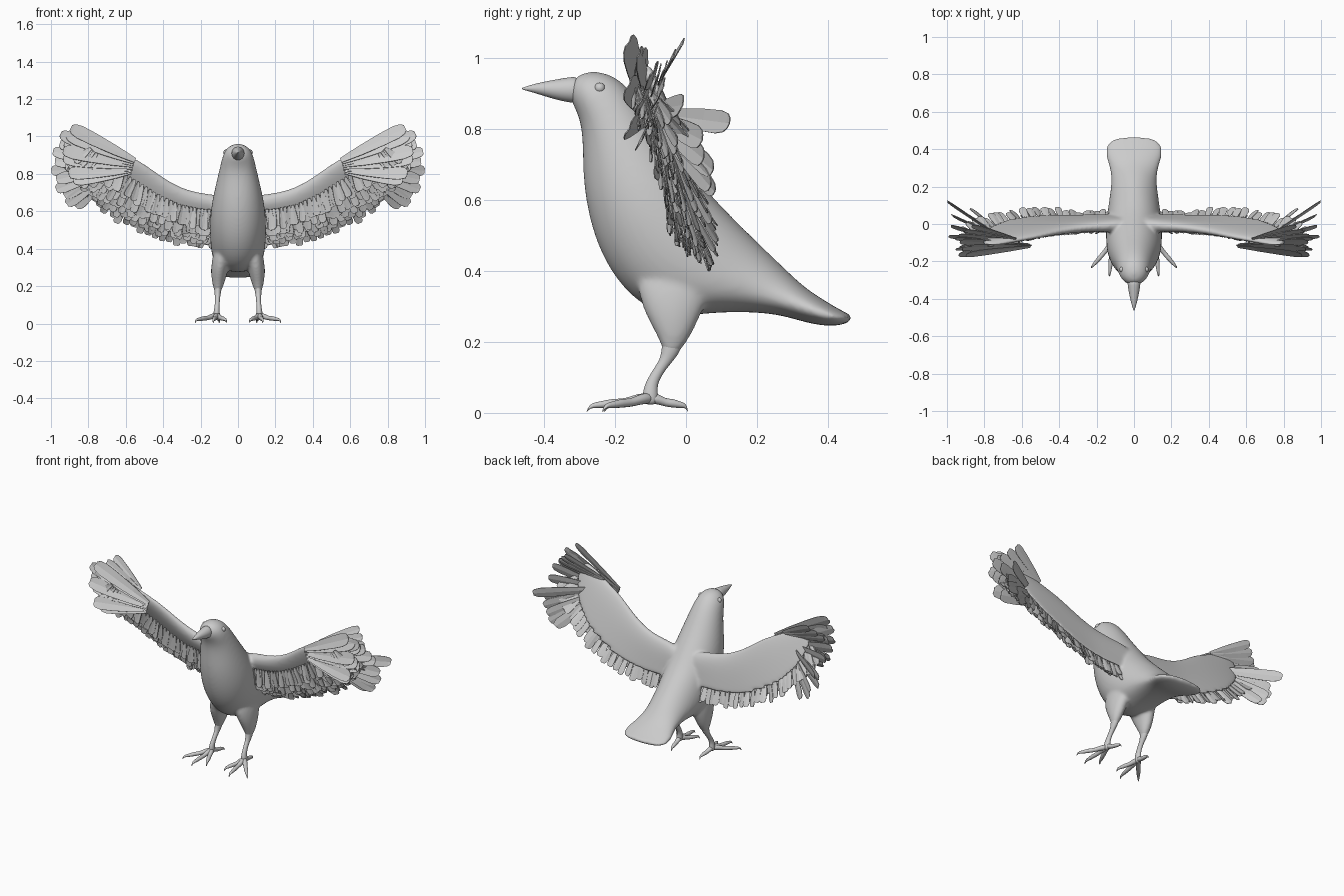
import bpy, bmesh, random
from math import sin, cos, pi, radians
from mathutils import Vector

random.seed(4)
cube = bpy.data.objects.get("Cube")
if cube:
    bpy.data.objects.remove(cube, do_unlink=True)

grey = bpy.data.materials.new("plain_grey")
grey.use_nodes = True
grey.diffuse_color = (0.6, 0.6, 0.6, 1)
grey.node_tree.nodes["Principled BSDF"].inputs["Base Color"].default_value = (0.6, 0.6, 0.6, 1)


def finish(name, bm, mirror=False, subsurf=0, smooth=True):
    """Turn a bmesh into an object, with optional mirroring and subdivision."""
    mesh = bpy.data.meshes.new(name)
    bm.to_mesh(mesh)
    bm.free()
    mesh.materials.append(grey)
    for p in mesh.polygons:
        p.use_smooth = smooth
    ob = bpy.data.objects.new(name, mesh)
    bpy.context.collection.objects.link(ob)
    if mirror:
        ob.modifiers.new("Mirror", 'MIRROR').use_mirror_merge = False
    if subsurf:
        m = ob.modifiers.new("Subdivision", 'SUBSURF')
        m.levels = m.render_levels = subsurf
    return ob


def loft(bm, rings):
    """Skin a list of closed rings and cap both ends."""
    loops = [[bm.verts.new(p) for p in ring] for ring in rings]
    faces = []
    for a, b in zip(loops, loops[1:]):
        n = len(a)
        for j in range(n):
            faces.append(bm.faces.new((a[j], a[(j + 1) % n], b[(j + 1) % n], b[j])))
    faces += [bm.faces.new(loops[0]), bm.faces.new(loops[-1])]
    bmesh.ops.recalc_face_normals(bm, faces=faces)


def loft_pair(bm, rings):
    """Loft the left part and its mirrored twin."""
    loft(bm, rings)
    loft(bm, [[Vector((-p.x, p.y, p.z)) for p in ring] for ring in rings])


def ellipse(c, a, b, n=16):
    return [c + a * cos(2 * pi * j / n) + b * sin(2 * pi * j / n) for j in range(n)]


def slices(rows):
    """Rings from (lower y, lower z, upper y, upper z, half width)."""
    rings = []
    for y0, z0, y1, z1, w in rows:
        lo, hi = Vector((0, y0, z0)), Vector((0, y1, z1))
        rings.append(ellipse((lo + hi) / 2, Vector((w, 0, 0)), (hi - lo) / 2))
    return rings


def columns(rows):
    """Level rings from (x, y, z, half size in x, half size in y)."""
    return [ellipse(Vector((x, y, z)), Vector((rx, 0, 0)), Vector((0, ry, 0)), 12)
            for x, y, z, rx, ry in rows]


# Wing outline in x, z: leading edge and trailing edge
LEAD = [(.02, .665), (.13, .692), (.22, .703), (.31, .73), (.41, .79), (.5, .86),
        (.6, .91), (.7, .958), (.77, .985), (.785, .985)]
TRAIL = [(.02, .48), (.12, .48), (.21, .483), (.33, .497), (.46, .53), (.59, .59),
         (.7, .67), (.785, .77), (.82, .88), (.82, .92)]
FRONT = Vector((0, -.95, -.31))


def on_wing(x, z):
    """Point on the slanted wing surface, which leans more towards the tip."""
    return Vector((x, -.1 + (.95 - z) * (.33 + .3 * max(0, x - .35)), z))


def along(points, t):
    f = min(t, .9999) * (len(points) - 1)
    i = int(f)
    return on_wing(*Vector(points[i]).lerp(Vector(points[i + 1]), f - i))


# Body: head, neck, breast and tail
bm = bmesh.new()
loft(bm, slices([
    (-.325, .88, -.325, .935, .03), (-.314, .86, -.295, .959, .058),
    (-.299, .823, -.25, .966, .08), (-.293, .78, -.19, .948, .09),
    (-.292, .72, -.13, .883, .105), (-.291, .64, -.06, .782, .128),
    (-.275, .54, .02, .682, .149), (-.238, .43, .08, .607, .154),
    (-.163, .323, .15, .537, .152), (-.06, .264, .21, .477, .142),
    (.06, .28, .26, .428, .13), (.16, .284, .3, .388, .122),
    (.26, .278, .34, .35, .13), (.34, .252, .39, .318, .157),
    (.4, .243, .425, .296, .155), (.44, .247, .45, .283, .135), (.465, .257, .468, .275, .075)]))

# Thighs, merged into the body
loft_pair(bm, columns([
    (.075, -.03, .42, .05, .12), (.094, -.036, .32, .052, .102), (.103, -.035, .25, .042, .068),
    (.107, -.034, .2, .03, .04), (.108, -.046, .155, .012, .017)]))

# Wing arms with their smooth back panels, merged into the body
rings = []
for i, (l, t) in enumerate(zip(LEAD, TRAIL)):
    lead, trail = on_wing(*l), on_wing(*t)
    thick = .08 - .062 * (i / 9) ** .6
    ring = []
    for j in range(20):
        a = 2 * pi * j / 20
        u, s = (1 - cos(a)) / 2, sin(a)
        off = s * (.008 + thick * (1 - u) ** 1.3 * (1 if s > 0 else .5))
        ring.append(lead.lerp(trail, u) + FRONT * off)
    rings.append(ring)
loft_pair(bm, rings)
body = finish("body_and_wings", bm, subsurf=2)
fuse = body.modifiers.new("Fuse", 'REMESH')
fuse.mode, fuse.voxel_size, fuse.use_smooth_shade = 'VOXEL', .008, True
soften = body.modifiers.new("Soften", 'SMOOTH')
soften.factor, soften.iterations = .5, 14

# Beak
bm = bmesh.new()
loft(bm, slices([
    (-.29, .872, -.3, .948, .034), (-.325, .872, -.325, .947, .036),
    (-.375, .884, -.375, .938, .026), (-.42, .899, -.42, .929, .016),
    (-.455, .909, -.455, .918, .005), (-.463, .912, -.463, .915, .002)]))
finish("beak", bm, subsurf=2)

# Eyes
bm = bmesh.new()
bmesh.ops.create_uvsphere(bm, u_segments=20, v_segments=12, radius=.015)
bmesh.ops.translate(bm, verts=bm.verts, vec=(.064, -.243, .915))
finish("eyes", bm, mirror=True)

# Shanks
bm = bmesh.new()
loft(bm, columns([
    (.107, -.034, .23, .022, .032), (.108, -.04, .18, .021, .029), (.109, -.053, .15, .015, .021),
    (.11, -.077, .12, .013, .018), (.113, -.101, .078, .014, .018),
    (.115, -.1, .045, .02, .024), (.115, -.1, .022, .014, .018)]))
finish("shanks", bm, mirror=True, subsurf=2)

# Toes with down-curved claws
bm = bmesh.new()
root = Vector((.115, -.1, 0))
for tip in [(.23, -.235), (.132, -.28), (.062, -.23), (.1, .006)]:
    span = Vector((*tip, 0)) - root
    side = Vector((-span.y, span.x, 0)).normalized()
    loft(bm, [ellipse(root + span * f + Vector((0, 0, z)), side * r, Vector((0, 0, r)), 8)
              for f, z, r in [(-.05, .042, .017), (.2, .04, .017), (.4, .028, .012),
                              (.6, .028, .014), (.8, .022, .01), (.9, .022, .008),
                              (.97, .014, .005), (1, .002, .002)]])
finish("toes", bm, mirror=True, subsurf=1)


def feather(bm, base, tip, width, roll=0):
    """Cambered blade with a round tip."""
    d = tip - base
    side = d.cross(Vector((0, 1, 0))).normalized()
    side = (side + Vector((0, roll, 0))).normalized()
    bump = side.cross(d).normalized() * width * .05
    rows = []
    for f, w in [(0, .35), (.3, .7), (.65, .95), (.86, 1), (.96, .8), (1, .45)]:
        c, s = base + d * f, side * width * w / 2
        rows.append([bm.verts.new(c - s), bm.verts.new(c + bump), bm.verts.new(c + s)])
    for a, b in zip(rows, rows[1:]):
        for k in (0, 1):
            bm.faces.new((a[k], a[k + 1], b[k + 1], b[k]))


def plumage(name, bm):
    ob = finish(name, bm, mirror=True, smooth=False)
    m = ob.modifiers.new("Thickness", 'SOLIDIFY')
    m.thickness, m.offset = .003, 0


# Overlapping rows under the arm: start, reach past the start, forward lift, sweep, count
for name, start, reach, lift, sweep, count in [
        ("flight_feathers", .8, .105, .012, .035, 26),
        ("long_coverts", .68, .108, .03, .015, 30),
        ("middle_coverts", .56, .108, .05, 0, 34),
        ("short_coverts", .44, .105, .068, 0, 36),
        ("arm_coverts", .32, .09, .08, 0, 36)]:
    bm = bmesh.new()
    for i in range(count):
        t = .1 + .8 * i / (count - 1)
        base = along(LEAD, t).lerp(along(TRAIL, t), start)
        ang = radians(-92 + 62 * t ** 1.6 + random.uniform(-5, 5))
        r = reach * random.uniform(.9, 1.1) * (1 + .25 * t)
        tip = on_wing(base.x + r * cos(ang), base.z + r * sin(ang))
        tip += FRONT * (lift + random.uniform(-.012, .012)) + Vector((0, sweep * t, 0))
        feather(bm, base + FRONT * (.008 + lift * .55), tip,
                random.uniform(.032, .04) + .012 * t, random.uniform(-.4, .4))
    plumage(name, bm)

# Long feathers fanned from the wrist, on the front of the hand
bm = bmesh.new()
for i in range(8):
    f = i / 7
    ang = radians(27 - 35 * f)
    base = Vector((.55 + .02 * f, -.12 + .012 * f, .872 - .06 * f))
    r = .385 + .03 * sin(pi * f) - .07 * f
    tip = Vector((base.x + r * cos(ang), -.163 + .035 * (i % 3), base.z + r * sin(ang)))
    feather(bm, base, tip, .08, .5)
plumage("front_primaries", bm)

# Wider fan between the front feathers and the back panel
bm = bmesh.new()
for i in range(10):
    f = i / 9
    ang = radians(27 - 72 * f)
    base = on_wing(.68 + .01 * f, .89 - .08 * f) + FRONT * .035
    r = .3 + .03 * sin(pi * f) - .03 * f - .02 * (i % 2)
    tip = on_wing(min(base.x + r * cos(ang), .998), base.z + r * sin(ang))
    tip.y = .12 if i == 4 else tip.y + .03 * sin(pi * f) + .02 * (i % 2)
    feather(bm, base, tip, .068, .3)
plumage("rear_primaries", bm)

# Short feathers lying over the hand's back edge
bm = bmesh.new()
for i in range(3):
    ang = radians(36 - 9 * i)
    base = Vector((.63 + .015 * i, -.08, .925 - .006 * i))
    tip = base + Vector((.29 * cos(ang), .07 - .025 * i, .2 * sin(ang)))
    feather(bm, base, tip, .055, .4)
plumage("hand_feathers", bm)
